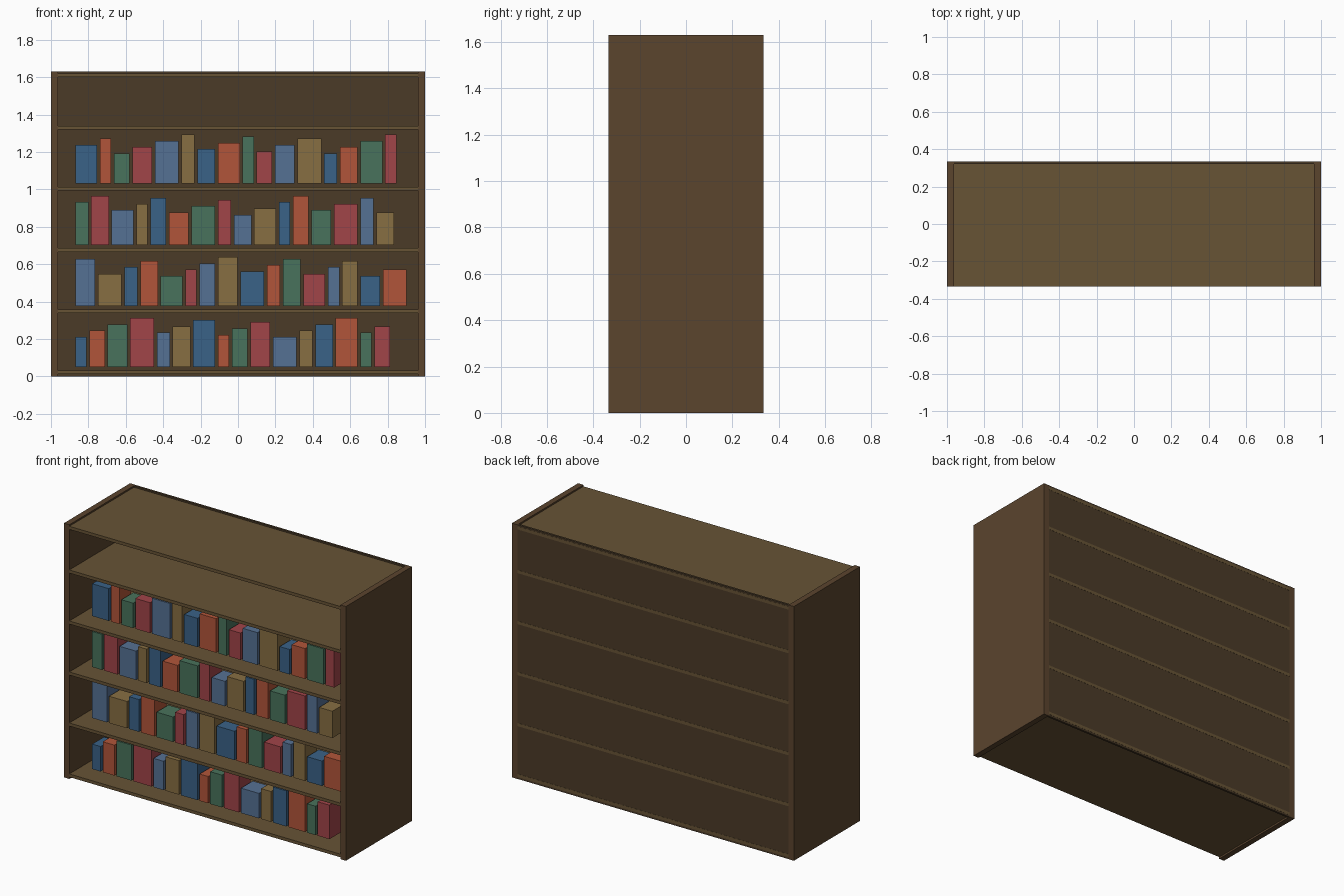
import bpy, bmesh
from mathutils import Vector

if "Cube" in bpy.data.objects:
    bpy.data.objects.remove(bpy.data.objects["Cube"])


def material(name, r, g, b):
    # 0-255 display colour to linear
    m = bpy.data.materials.new(name)
    m.diffuse_color = tuple((c / 255) ** 2.2 for c in (r, g, b)) + (1.0,)
    m.use_nodes = True
    m.node_tree.nodes["Principled BSDF"].inputs["Base Color"].default_value = m.diffuse_color
    return m


def box(name, lo, hi, mat):
    # Axis-aligned box from its two opposite corners
    lo, hi = Vector(lo), Vector(hi)
    bm = bmesh.new()
    bmesh.ops.create_cube(bm, size=1)
    bmesh.ops.scale(bm, vec=hi - lo, verts=bm.verts)
    me = bpy.data.meshes.new(name)
    bm.to_mesh(me)
    bm.free()
    me.materials.append(mat)
    ob = bpy.data.objects.new(name, me)
    ob.location = (lo + hi) / 2
    bpy.context.collection.objects.link(ob)
    return ob


side_wood = material("side_wood", 91, 70, 49)
shelf_wood = material("shelf_wood", 103, 84, 56)
back_wood = material("back_wood", 76, 61, 44)
covers = [
    material("blue_cover", 60, 98, 134),
    material("orange_cover", 176, 86, 60),
    material("green_cover", 74, 114, 92),
    material("red_cover", 160, 70, 74),
    material("slate_cover", 86, 112, 146),
    material("tan_cover", 134, 110, 68),
]

HEIGHT, HALF_D, INNER = 1.63, 0.335, 0.962

# Side panels and back panel
for s, side in ((-1, "left"), (1, "right")):
    a, b = sorted((s * INNER, s * 1.0))
    box(side + "_side", (a, -HALF_D, 0), (b, HALF_D, HEIGHT), side_wood)
box("back_panel", (-INNER, 0.32, 0), (INNER, HALF_D - 0.001, HEIGHT), back_wood)

# Bottom board, shelves and top board, edges showing through at the back
PITCH = 0.327
levels = [0.022 + PITCH * i for i in range(5)] + [1.61]
names = ["bottom_board"] + ["shelf_%d" % i for i in range(1, 5)] + ["top_board"]
for name, z in zip(names, levels):
    box(name, (-INNER, -HALF_D, z - 0.01), (INNER, HALF_D, z + 0.01), shelf_wood)

# Four rows of books with repeating widths, heights and covers
widths = [0.06, 0.083, 0.105, 0.127, 0.07, 0.094, 0.117]
heights = [0.16, 0.195, 0.228, 0.262, 0.185, 0.218, 0.251, 0.172, 0.207, 0.24]
GAP, FRONT, DEPTH = 0.0152, -0.235, 0.12
for row in range(4):
    x, z = -0.87, 0.05 + PITCH * row
    for i in range(16):
        w = widths[(i + 2 * row) % 7]
        h = heights[(i + 6 * row) % 10]
        box("book_%d_%d" % (row + 1, i + 1), (x, FRONT, z),
            (x + w, FRONT + DEPTH, z + h), covers[(i + 4 * row) % 6])
        x += w + GAP
